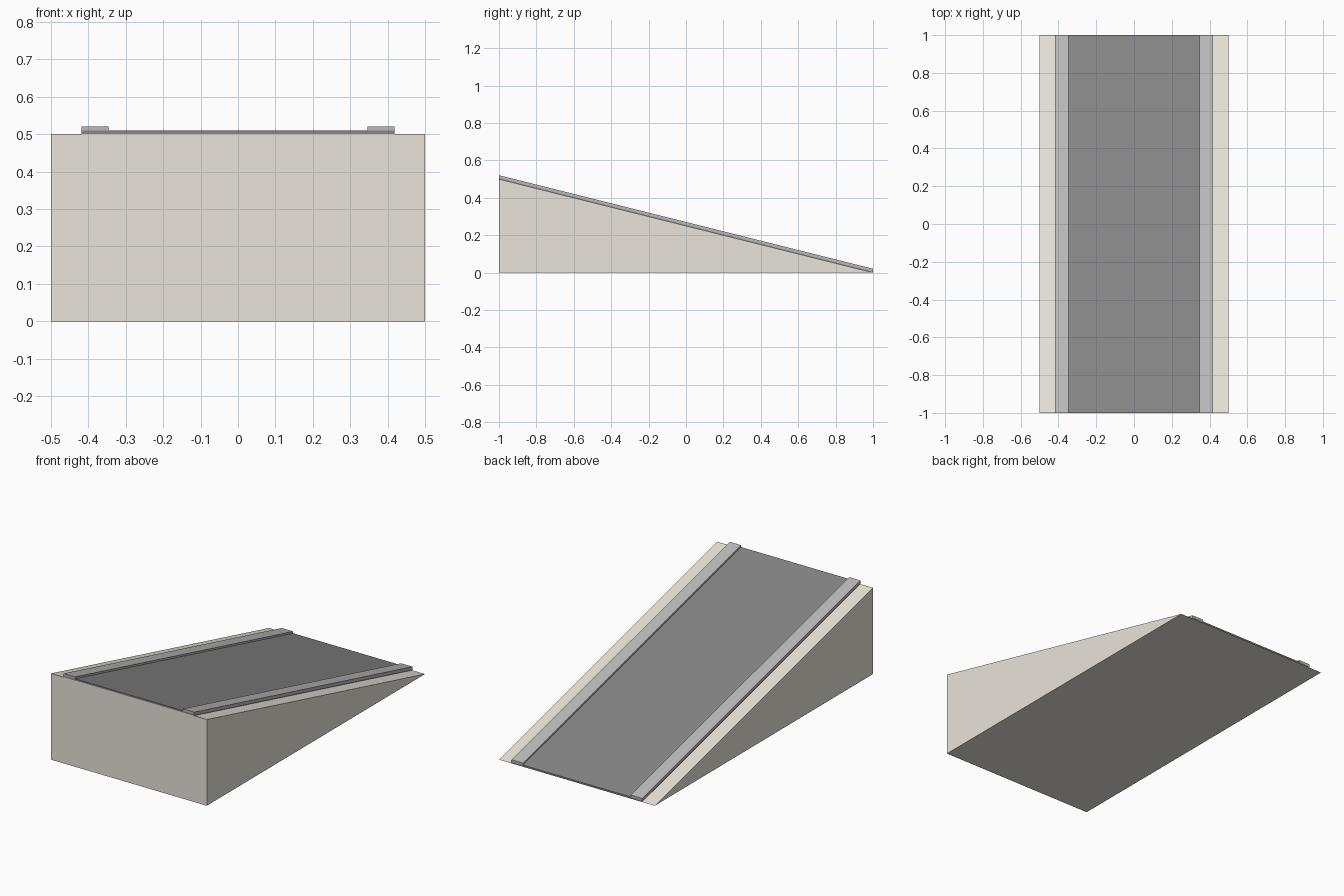
import bpy

if "Cube" in bpy.data.objects:
    bpy.data.objects.remove(bpy.data.objects["Cube"])

LENGTH, RISE = 1.0, 0.5  # half length along y, height at the front


def material(name, color):
    mat = bpy.data.materials.new(name)
    mat.diffuse_color = (*color, 1)
    mat.use_nodes = True
    mat.node_tree.nodes["Principled BSDF"].inputs["Base Color"].default_value = mat.diffuse_color
    return mat


def extrude_x(name, profile, x0, x1, mat):
    """Sweep a (y, z) profile from x0 to x1 (x0 < x1)."""
    n = len(profile)
    verts = [(x, y, z) for x in (x0, x1) for y, z in profile]
    faces = [tuple(reversed(range(n))), tuple(range(n, 2 * n))]
    faces += [(i, (i + 1) % n, n + (i + 1) % n, n + i) for i in range(n)]
    mesh = bpy.data.meshes.new(name)
    mesh.from_pydata(verts, [], faces)
    mesh.materials.append(mat)
    obj = bpy.data.objects.new(name, mesh)
    bpy.context.collection.objects.link(obj)
    return obj


def slab(low, high):
    """Profile of a layer lying between two heights above the slope."""
    return [(-LENGTH, RISE + low), (LENGTH, low),
            (LENGTH, high), (-LENGTH, RISE + high)]


cream = material("cream", (0.82, 0.78, 0.70))
asphalt = material("asphalt", (0.24, 0.24, 0.24))
kerb_grey = material("kerb_grey", (0.50, 0.50, 0.50))

# Solid wedge
extrude_x("ramp_wedge", [(-LENGTH, 0), (LENGTH, 0), (-LENGTH, RISE)],
          -0.5, 0.5, cream)

# Road surface, running under the kerbs
extrude_x("road_surface", slab(0.0, 0.01), -0.418, 0.418, asphalt)

# Raised kerb on one side, mirrored to the other
kerb = extrude_x("kerbs", slab(0.005, 0.021), 0.346, 0.419, kerb_grey)
kerb.modifiers.new("mirror", 'MIRROR').use_axis = (True, False, False)
